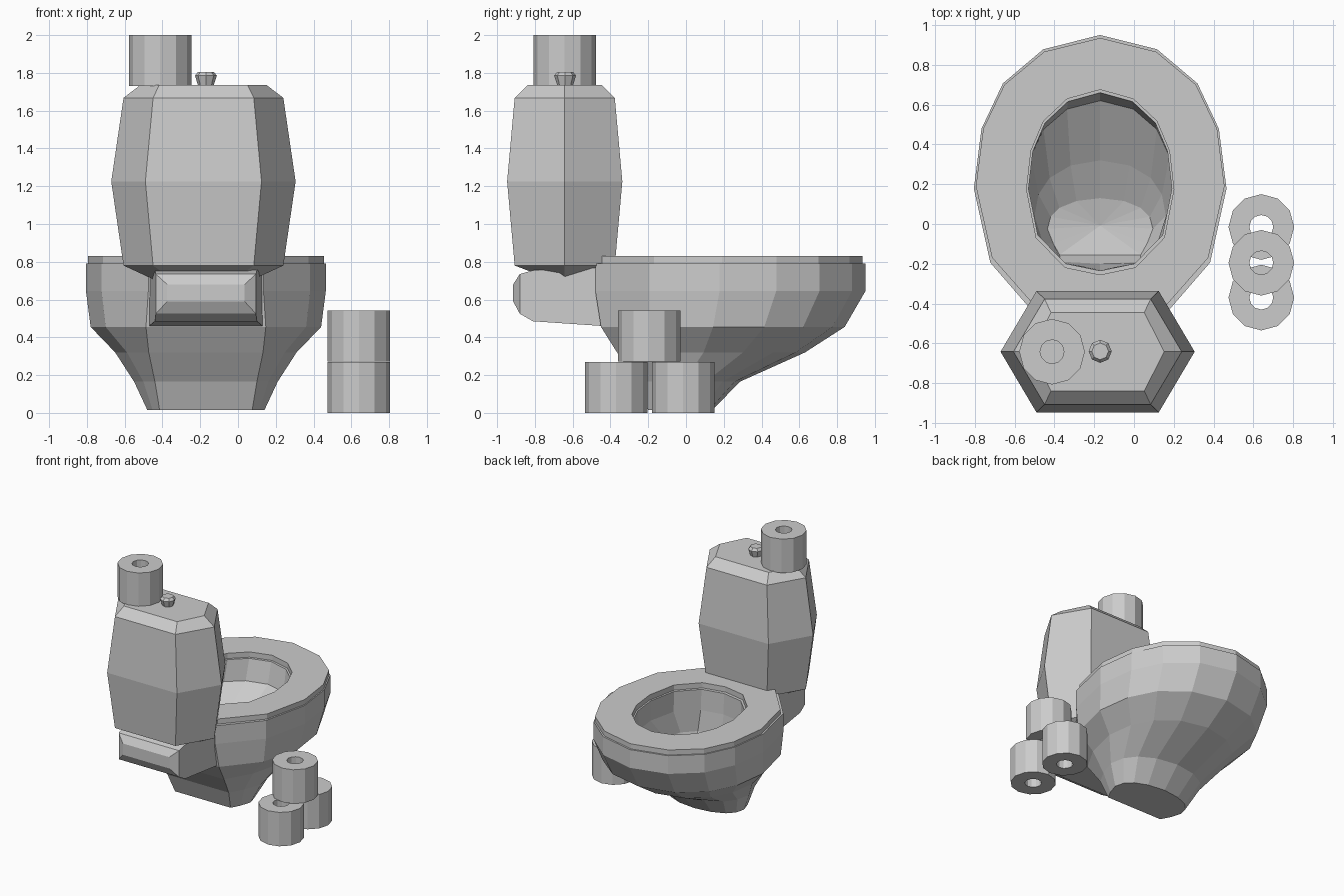
import bpy, bmesh, math

if "Cube" in bpy.data.objects:
    bpy.data.objects.remove(bpy.data.objects["Cube"])

CX = -0.17  # centre line of the toilet


def loft(name, rings, cap_start=True, cap_end=True, closed=False):
    bm = bmesh.new()
    vr = [[bm.verts.new(p) for p in r] for r in rings]
    pairs = list(zip(vr, vr[1:])) + ([(vr[-1], vr[0])] if closed else [])
    n = len(rings[0])
    for a, b in pairs:
        for i in range(n):
            j = (i + 1) % n
            bm.faces.new((a[i], a[j], b[j], b[i]))
    if cap_start and not closed:
        bm.faces.new(vr[0])
    if cap_end and not closed:
        # fan to the centre point
        c = bm.verts.new([sum(v.co[k] for v in vr[-1]) / n for k in range(3)])
        c.co.z = vr[-1][0].co.z - cap_end * 1.0 if cap_end is not True else c.co.z
        for i in range(n):
            bm.faces.new((vr[-1][i], vr[-1][(i + 1) % n], c))
    bmesh.ops.recalc_face_normals(bm, faces=bm.faces)
    me = bpy.data.meshes.new(name)
    bm.to_mesh(me)
    bm.free()
    ob = bpy.data.objects.new(name, me)
    bpy.context.collection.objects.link(ob)
    return ob


def egg(hw, yb, yf, z, u6=0.48, v6=0.0):
    """14-sided egg outline, half width hw, running from yb (back) to yf."""
    half = [(0, 1), (.45, .95), (.77, .83), (.94, .67), (1, .46),
            (max(.87, u6 + .12), .2), (u6, v6), (0, 0)]
    pts = half + [(-u, v) for u, v in half[6:0:-1]]
    return [(CX + hw * u, yb + (yf - yb) * v, z) for u, v in pts]


def circle(cx, cy, r, z, n):
    return [(cx + r * math.sin(2 * math.pi * i / n),
             cy + r * math.cos(2 * math.pi * i / n), z) for i in range(n)]


# bowl: outer shell up to the rim, then down the inside to the floor fan
loft("bowl", [
    egg(.31, -.20, .14, .015, .79),
    egg(.38, -.26, .285, .165, .71),
    egg(.48, -.365, .63, .32, .63),
    egg(.61, -.45, .84, .455, .52),
    egg(.635, -.48, .95, .645),
    egg(.635, -.48, .95, .79),
    egg(.36, -.235, .66, .785, .48, .04),
    egg(.37, -.23, .62, .62, .48, .04),
    egg(.33, -.20, .32, .45, .6, .02),
    egg(.265, -.155, .13, .36, .77),
], cap_end=0.03)

# seat ring
loft("seat", [
    egg(.625, -.445, .935, .788),
    egg(.625, -.445, .935, .83),
    egg(.37, -.255, .675, .83, .48, .04),
    egg(.37, -.255, .675, .788, .48, .04),
], closed=True)


# connector shelf between bowl and tank, chamfered at its free end
def slab(y, hw, z0, z1):
    return [(CX - hw, y, z0), (CX + hw, y, z0), (CX + hw, y, z1), (CX - hw, y, z1)]


loft("tank_shelf", [
    slab(-.44, .30, .46, .77),
    slab(-.81, .27, .485, .755),
    slab(-.88, .265, .525, .735),
    slab(-.915, .205, .59, .68),
])


# tank: stretched hexagon rings
def hexagon(hx, hy, z, c=.63):
    cx, cy = -.183, -.642
    return [(cx + hx * a, cy + hy * b, z) for a, b in
            ((1, 0), (c, 1), (-c, 1), (-1, 0), (-c, -1), (c, -1))]


loft("tank", [
    hexagon(.25, .055, .70),
    hexagon(.423, .265, .78),
    hexagon(.488, .305, 1.225),
    hexagon(.423, .265, 1.668),
    hexagon(.335, .197, 1.735, .7),
])

# flush knob
loft("flush_knob", [circle(CX, -.64, r, z, 8) for r, z in
                    ((.04, 1.73), (.058, 1.785), (.042, 1.805))])

# paper rolls with through holes
for i, (x, y, z) in enumerate([(.64, -.015, 0), (.64, -.37, 0),
                               (.64, -.195, .273), (-.412, -.642, 1.73)]):
    loft(f"paper_roll_{i + 1}", [circle(x, y, r, z + h, 12) for r, h in
                                 ((.165, 0), (.165, .27), (.06, .27), (.06, 0))],
         closed=True)
